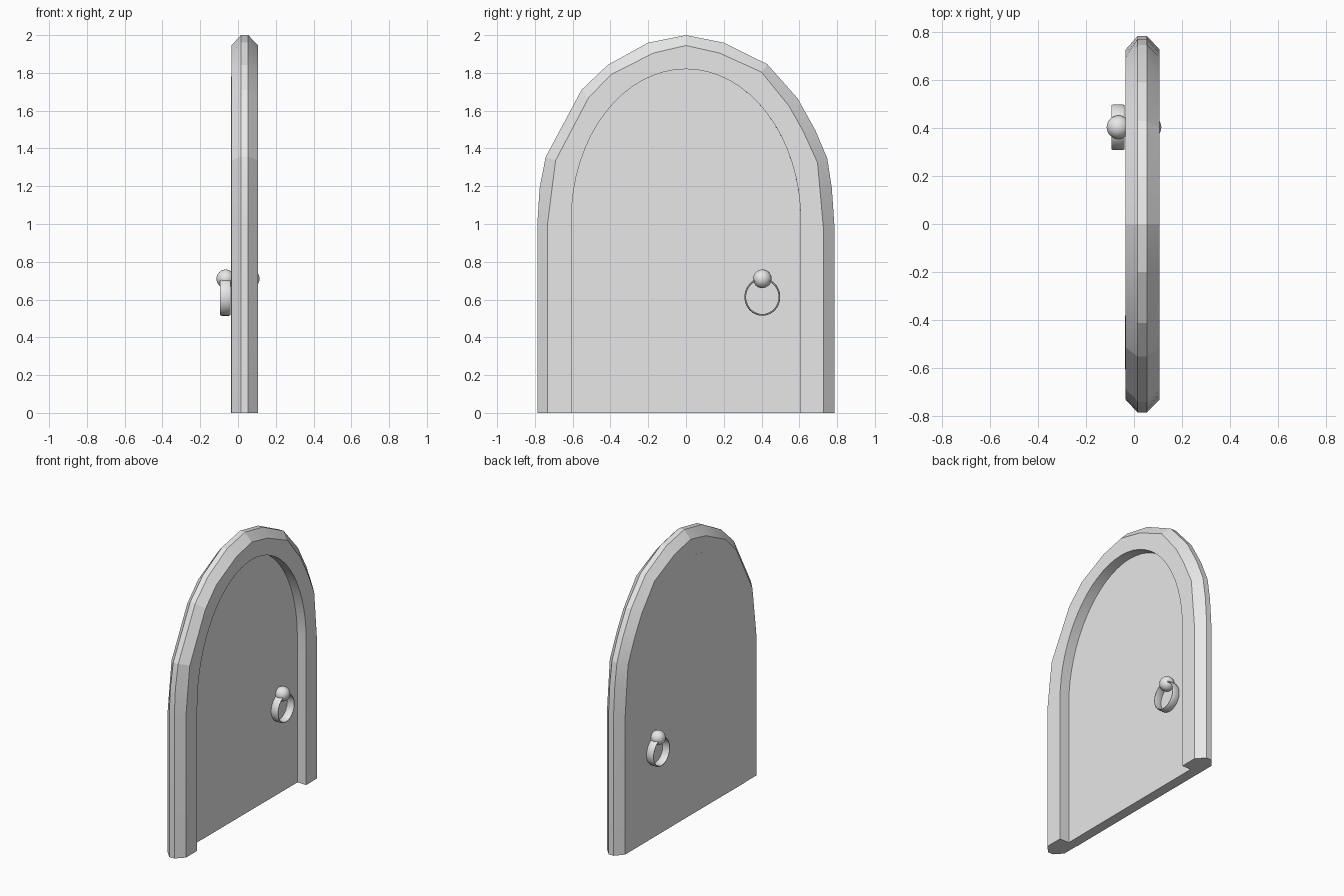
import bpy, bmesh, math

cube = bpy.data.objects.get("Cube")
if cube:
    bpy.data.objects.remove(cube, do_unlink=True)

grey = bpy.data.materials.new("plain grey")
grey.use_nodes = True
grey.diffuse_color = (0.8, 0.8, 0.8, 1)
grey.node_tree.nodes["Principled BSDF"].inputs["Base Color"].default_value = (0.8, 0.8, 0.8, 1)


def finish(bm, name, smooth=None):
    """Turn a bmesh into a named grey object, optionally smooth shaded."""
    bmesh.ops.recalc_face_normals(bm, faces=bm.faces)
    mesh = bpy.data.meshes.new(name)
    bm.to_mesh(mesh)
    bm.free()
    mesh.materials.append(grey)
    ob = bpy.data.objects.new(name, mesh)
    bpy.context.collection.objects.link(ob)
    bpy.ops.object.select_all(action='DESELECT')
    ob.select_set(True)
    bpy.context.view_layer.objects.active = ob
    if smooth:
        bpy.ops.object.shade_smooth_by_angle(angle=math.radians(smooth))
    return ob


def loft(layers, name, smooth=None):
    """Join (x, [(y, z), ...]) outlines into a capped solid."""
    bm = bmesh.new()
    loops = [[bm.verts.new((x, y, z)) for y, z in pts] for x, pts in layers]
    n = len(loops[0])
    for a, b in zip(loops, loops[1:]):
        for i in range(n):
            j = (i + 1) % n
            bm.faces.new((a[i], a[j], b[j], b[i]))
    bm.faces.new(loops[0])
    bm.faces.new(loops[-1])
    return finish(bm, name, smooth)


def arch(bottom, segs=32):
    """Inner opening: straight jambs under a half ellipse."""
    pts = [(-0.607, bottom)]
    for i in range(segs + 1):
        a = math.pi * (1 - i / segs)
        pts.append((0.607 * math.cos(a), 1.02 + 0.8 * math.sin(a)))
    return pts + [(0.607, bottom)]


# Frame: roughly hewn arch with chamfered outer edges
rim = [(-0.787, 0), (-0.787, 1.0), (-0.775, 1.19), (-0.743, 1.355), (-0.553, 1.71),
       (-0.413, 1.843), (-0.2, 1.96), (0, 2.0), (0.2, 1.96), (0.43, 1.846), (0.59, 1.666),
       (0.685, 1.496), (0.748, 1.347), (0.772, 1.19), (0.785, 1.0), (0.785, 0)]
face = [(-0.733, 0), (-0.733, 1.0), (-0.712, 1.168), (-0.69, 1.337), (-0.515, 1.67),
        (-0.394, 1.793), (-0.172, 1.905), (0, 1.945), (0.177, 1.905), (0.4, 1.804), (0.545, 1.625),
        (0.618, 1.496), (0.696, 1.326), (0.712, 1.15), (0.728, 0.97), (0.728, 0)]
frame = loft([(-0.035, face), (0.015, rim), (0.054, rim), (0.107, face)], "door_frame")

# Hollow out the doorway recess
cutter = loft([(0.0, arch(-0.1)), (0.2, arch(-0.1))], "recess_cutter")
cutter.hide_render = True
bpy.context.view_layer.objects.active = frame
cut = frame.modifiers.new("recess", 'BOOLEAN')
cut.operation = 'DIFFERENCE'
cut.solver = 'EXACT'
cut.object = cutter
bpy.ops.object.modifier_apply(modifier=cut.name)
bpy.data.objects.remove(cutter, do_unlink=True)
frame.select_set(True)
bpy.ops.object.shade_smooth_by_angle(angle=math.radians(12))

# Door panel: hung very slightly ajar, so half of its back stands proud
panel = loft([(-0.035, arch(0)), (0.036, arch(0))], "door_panel", 12)
panel.rotation_euler.z = -0.004

# A round knob and a hanging band ring on each face of the door
for side, label in ((-1, "back"), (1, "front")):
    bm = bmesh.new()
    bmesh.ops.create_uvsphere(bm, u_segments=32, v_segments=16, radius=0.049)
    knob = finish(bm, label + "_knob", 40)
    knob.location = (side * 0.065, 0.404, 0.71)

    bm = bmesh.new()
    section = [(-0.027, 0.088), (-0.027, 0.092), (-0.02, 0.095), (0.02, 0.095),
               (0.027, 0.092), (0.027, 0.088), (0.02, 0.086), (-0.02, 0.086)]
    segs = 40
    hoops = []
    for i in range(segs):
        a = 2 * math.pi * i / segs
        hoops.append([bm.verts.new((x, r * math.cos(a), 1.05 * r * math.sin(a))) for x, r in section])
    for i in range(segs):
        a, b = hoops[i], hoops[(i + 1) % segs]
        for k in range(8):
            m = (k + 1) % 8
            bm.faces.new((a[k], a[m], b[m], b[k]))
    ring = finish(bm, label + "_ring", 40)
    ring.location = (side * 0.067, 0.404, 0.614)
